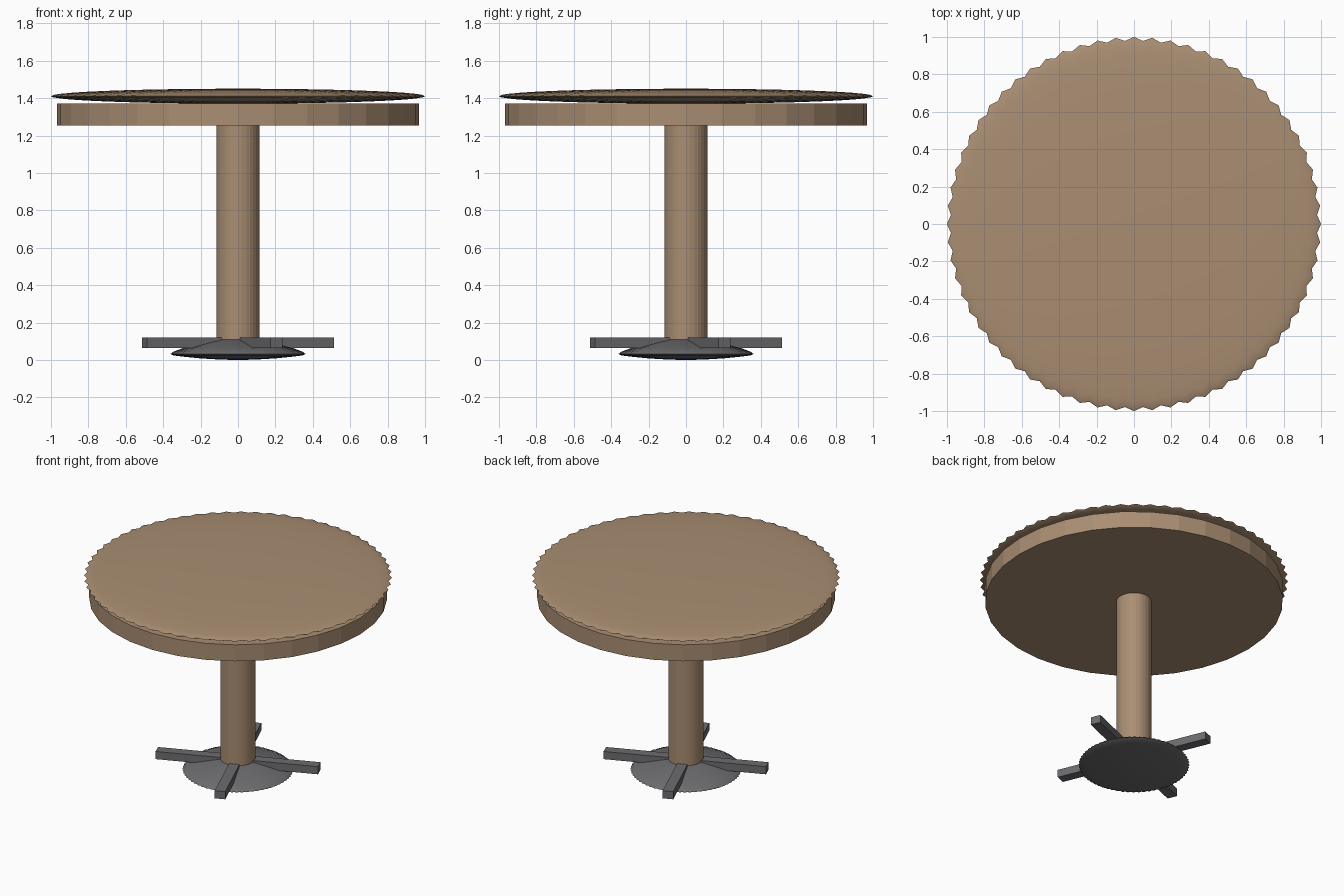
import bpy, bmesh, math

if "Cube" in bpy.data.objects:
    bpy.data.objects.remove(bpy.data.objects["Cube"])

def material(name, rgb):
    m = bpy.data.materials.new(name)
    m.diffuse_color = (*rgb, 1)
    m.use_nodes = True
    m.node_tree.nodes["Principled BSDF"].inputs["Base Color"].default_value = m.diffuse_color
    return m

wood = material("wood", (0.40, 0.27, 0.17))
metal = material("dark_metal", (0.15, 0.15, 0.16))

def finish(bm, name, mat, smooth=None):
    bmesh.ops.recalc_face_normals(bm, faces=bm.faces)
    me = bpy.data.meshes.new(name)
    bm.to_mesh(me)
    bm.free()
    me.materials.append(mat)
    ob = bpy.data.objects.new(name, me)
    bpy.context.collection.objects.link(ob)
    if smooth:
        bpy.ops.object.select_all(action='DESELECT')
        ob.select_set(True)
        bpy.context.view_layer.objects.active = ob
        bpy.ops.object.shade_smooth_by_angle(angle=math.radians(smooth))
    return ob

def cylinder(name, r, z0, z1, mat, sides=32):
    bm = bmesh.new()
    bmesh.ops.create_cone(bm, cap_ends=True, segments=sides, radius1=r, radius2=r, depth=z1 - z0)
    bmesh.ops.translate(bm, verts=bm.verts, vec=(0, 0, (z0 + z1) / 2))
    return finish(bm, name, mat)

def scalloped_disc(name, profile, mat, bumps=64, depth=0.02):
    """Revolve (r, z) points; first and last lie on the axis. Ripples fade inwards."""
    bm = bmesh.new()
    n = bumps * 2
    rim = max(r for r, z in profile)
    rings = []
    for r, z in profile[1:-1]:
        ring = []
        for i in range(n):
            a = math.tau * i / n
            rr = r * (1 - depth * (i % 2) * (r / rim) ** 2)
            ring.append(bm.verts.new((rr * math.cos(a), rr * math.sin(a), z)))
        rings.append(ring)
    for lo, hi in zip(rings, rings[1:]):
        for i in range(n):
            j = (i + 1) % n
            bm.faces.new((lo[i], lo[j], hi[j], hi[i]))
    for ring, (r, z) in ((rings[0], profile[0]), (rings[-1], profile[-1])):
        pole = bm.verts.new((0, 0, z))
        for i in range(n):
            bm.faces.new((ring[i], ring[(i + 1) % n], pole))
    return finish(bm, name, mat, smooth=40)

# Table top: flattened ellipsoid with a rippled rim
steps = 20
top_profile = [(math.sin(math.pi * k / steps), 1.416 - 0.04 * math.cos(math.pi * k / steps))
               for k in range(steps + 1)]
scalloped_disc("table_top", top_profile, wood)

# Apron and column
cylinder("apron", 0.967, 1.26, 1.378, wood)
cylinder("column", 0.115, 0.115, 1.26, wood)

# Domed foot plate
foot_profile = [(0, 0.005), (0.1, 0.008), (0.2, 0.014), (0.3, 0.024), (0.345, 0.03), (0.361, 0.038),
                (0.345, 0.05), (0.3, 0.067), (0.2, 0.093), (0.1, 0.116), (0, 0.12)]
scalloped_disc("foot_plate", foot_profile, metal)

# Four radial feet
for k in range(4):
    bm = bmesh.new()
    bmesh.ops.create_cube(bm, size=1)
    for v in bm.verts:
        v.co = ((v.co.x + 0.5) * 0.54, v.co.y * 0.07, 0.0975 + v.co.z * 0.055)
    foot = finish(bm, f"foot_{k + 1}", metal)
    foot.rotation_euler.z = math.radians(22.5 + 90 * k)

# Ground the model on z = 0
for ob in bpy.context.collection.objects:
    ob.location.z -= 0.005
